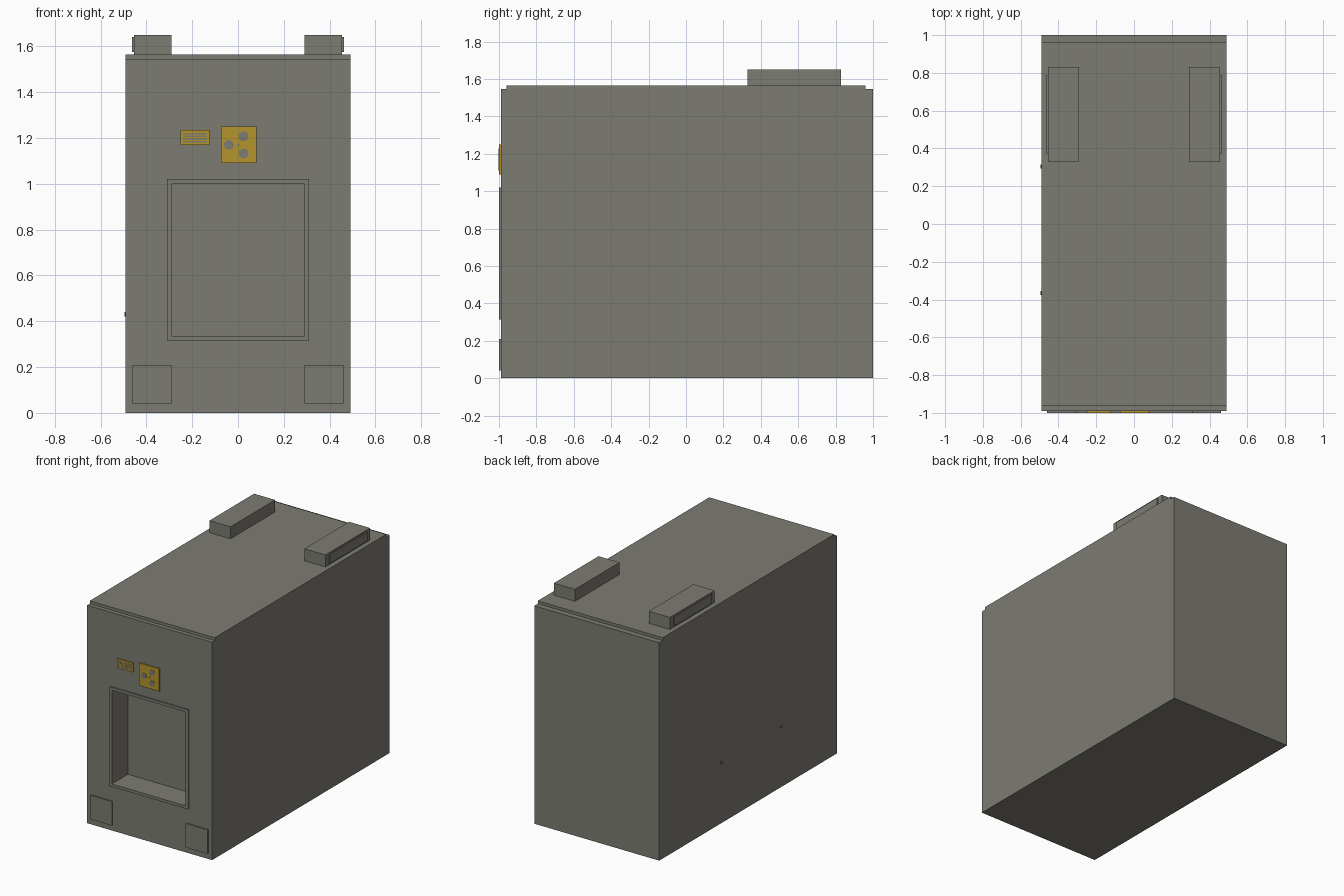
import bpy, bmesh, math
from mathutils import Matrix

cube = bpy.data.objects.get("Cube")
if cube:
    bpy.data.objects.remove(cube, do_unlink=True)


def material(name, rgb):
    m = bpy.data.materials.new(name)
    m.use_nodes = True
    m.diffuse_color = (*rgb, 1)
    m.node_tree.nodes["Principled BSDF"].inputs["Base Color"].default_value = (*rgb, 1)
    return m


GREY = material("warm grey metal", (0.205, 0.2, 0.17))
YELLOW = material("warning yellow", (0.46, 0.3, 0.025))


def finish(name, bm, mat):
    mesh = bpy.data.meshes.new(name)
    bm.to_mesh(mesh)
    bm.free()
    mesh.materials.append(mat)
    obj = bpy.data.objects.new(name, mesh)
    bpy.context.collection.objects.link(obj)
    return obj


def box(name, x, y, z, mat=GREY):
    """Box spanning the given (low, high) ranges."""
    bm = bmesh.new()
    bmesh.ops.create_cube(bm, size=1)
    for v in bm.verts:
        v.co = [r[0] if c < 0 else r[1] for c, r in zip(v.co, (x, y, z))]
    return finish(name, bm, mat)


def disc(name, centre, radius, depth, axis, sides=10, mat=GREY):
    """Short cylinder lying along the given axis."""
    bm = bmesh.new()
    turn = Matrix.Rotation(math.pi / 2, 4, "X" if axis == "Y" else "Y")
    bmesh.ops.create_cone(bm, cap_ends=True, segments=sides, radius1=radius,
                          radius2=radius, depth=depth,
                          matrix=Matrix.Translation(centre) @ turn)
    return finish(name, bm, mat)


W, FRONT, BACK = 0.49, -0.99, 1.0
PLATE = (-1.0, FRONT)

# Cabinet with a recessed bay cut into the front
body = box("cabinet_body", (-W, W), (FRONT, BACK), (0, 1.545))
cutter = box("bay_cutter", (-0.29, 0.29), (-1.1, -0.82), (0.335, 1.0))
cutter.hide_render = True
cut = body.modifiers.new("bay", "BOOLEAN")
cut.operation = "DIFFERENCE"
cut.solver = "EXACT"
cut.object = cutter
bpy.context.view_layer.objects.active = body
bpy.ops.object.modifier_apply(modifier=cut.name)
bpy.data.objects.remove(cutter, do_unlink=True)

# Raised lid
box("lid", (-W, W), (-0.96, 0.96), (1.545, 1.565))

# Thin rim round the bay
box("bay_rim_top", (-0.31, 0.31), PLATE, (1.0, 1.02))
box("bay_rim_bottom", (-0.31, 0.31), PLATE, (0.315, 0.335))

for side, s in (("left", 1), ("right", -1)):
    def span(a, b):
        return tuple(sorted((s * a, s * b)))
    box(f"bay_rim_{side}", span(0.29, 0.31), PLATE, (0.335, 1.0))
    # Lower corner plates and blocks on the lid
    box(f"corner_plate_{side}", span(0.29, 0.46), PLATE, (0.04, 0.21))
    box(f"top_block_{side}", span(0.29, 0.455), (0.33, 0.83), (1.565, 1.65))
    box(f"block_panel_{side}", span(0.455, 0.462), (0.37, 0.79), (1.575, 1.64))

# Warning sign with a three-lobed symbol
box("warning_sign", (-0.075, 0.08), PLATE, (1.09, 1.25), YELLOW)
for i in range(3):
    a = math.pi + i * math.tau / 3
    disc(f"sign_lobe_{i + 1}", (0.003 + 0.043 * math.cos(a), -1.0, 1.17 + 0.043 * math.sin(a)),
         0.022, 0.003, "Y")
disc("sign_hub", (0.003, -1.0, 1.17), 0.006, 0.003, "Y")

# Small label with ruled lines
box("label_plate", (-0.25, -0.125), PLATE, (1.17, 1.235), YELLOW)
for i in range(4):
    z = 1.18 + i * 0.012
    box(f"label_line_{i + 1}", (-0.24, -0.135), (-1.0015, -0.999), (z, z + 0.006))

# Studs on the right wall
for name, y in (("front", -0.365), ("rear", 0.305)):
    disc(f"wall_stud_{name}", (-W, y, 0.43), 0.01, 0.012, "X")
